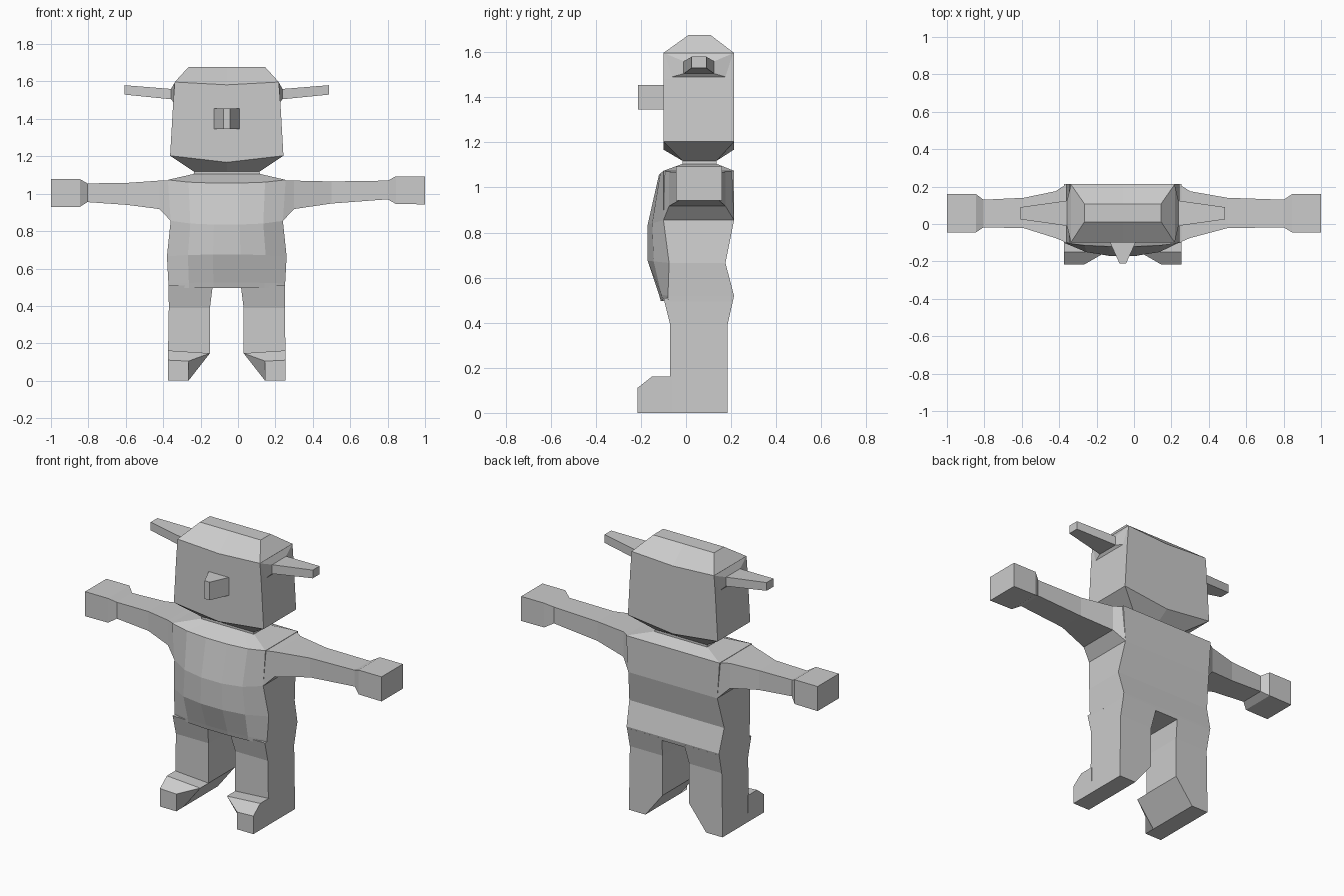
import bpy, bmesh

CX = -0.06  # body centre line

grey = bpy.data.materials.new("plain grey")
grey.diffuse_color = (0.6, 0.6, 0.6, 1)


def loft(name, rings):
    """Bridge equal-length rings of points and cap both ends."""
    bm = bmesh.new()
    loops = [[bm.verts.new(p) for p in r] for r in rings]
    n = len(loops[0])
    for a, b in zip(loops, loops[1:]):
        for i in range(n):
            j = (i + 1) % n
            bm.faces.new((a[i], a[j], b[j], b[i]))
    bm.faces.new(loops[0])
    bm.faces.new(loops[-1])
    bmesh.ops.recalc_face_normals(bm, faces=bm.faces)
    me = bpy.data.meshes.new(name)
    bm.to_mesh(me)
    bm.free()
    me.materials.append(grey)
    ob = bpy.data.objects.new(name, me)
    bpy.context.collection.objects.link(ob)
    return ob


def x_rect(x, y0, y1, z0, z1):
    return [(x, y0, z0), (x, y1, z0), (x, y1, z1), (x, y0, z1)]


def z_rect(z, x0, x1, y0, y1):
    return [(x0, y0, z), (x1, y0, z), (x1, y1, z), (x0, y1, z)]


# Head with neck: corners plus sagging middle points at front and back
def head_ring(z, zm, h, y0, y1):
    return [(CX - h, y0, z), (CX, y0, zm), (CX + h, y0, z),
            (CX + h, y1, z), (CX, y1, zm), (CX - h, y1, z)]


loft("head", [head_ring(*r) for r in (
    (1.09, 1.09, 0.18, -0.015, 0.135),
    (1.118, 1.118, 0.175, -0.015, 0.135),
    (1.203, 1.168, 0.303, -0.10, 0.213),
    (1.48, 1.46, 0.287, -0.10, 0.213),
    (1.597, 1.582, 0.278, -0.10, 0.213),
    (1.677, 1.677, 0.205, 0.012, 0.108))])

# Nose: wedge narrowing to the front
loft("nose", [[(CX + s * w, y, z) for s, z in
               ((-1, 1.345), (1, 1.345), (1, 1.455), (-1, 1.455))]
              for w, y in ((0.07, -0.095), (0.017, -0.212))])

# Torso: flat back, rounded belly in five facets
BELLY = ((-1, 0), (-0.65, 0.72), (-0.23, 1), (0.23, 1), (0.65, 0.72), (1, 0))


def torso_ring(z, zm, h, yb, ys, yf):
    ring = [(CX + h * t, ys + (yf - ys) * f, z + (zm - z) * f) for t, f in BELLY]
    return ring + [(CX + h, yb, z), (CX - h, yb, z)]


loft("torso", [torso_ring(*r) for r in (
    (1.105, 1.105, 0.18, 0.135, -0.015, -0.015),
    (1.074, 1.057, 0.315, 0.213, -0.10, -0.12),
    (0.855, 0.835, 0.30, 0.213, -0.10, -0.17),
    (0.665, 0.675, 0.32, 0.175, -0.075, -0.17),
    (0.52, 0.525, 0.312, 0.213, -0.08, -0.12),
    (0.495, 0.497, 0.311, 0.207, -0.078, -0.112))])

for s, side in ((-1, "left"), (1, "right")):
    # Horn growing out of the upper side of the head
    loft(side + "_horn", [x_rect(CX + s * x, *r) for x, *r in (
        (0.277, -0.10, 0.213, 1.48, 1.597),
        (0.298, -0.01, 0.125, 1.505, 1.56),
        (0.547, 0.025, 0.09, 1.53, 1.58))])

    # Leg with its inner side slanting in at the bottom
    loft(side + "_leg", [z_rect(z, CX + s * a, CX + s * b, *y) for z, a, b, *y in (
        (0.51, 0.075, 0.311, -0.10, 0.211),
        (0.39, 0.09, 0.31, -0.07, 0.184),
        (0.147, 0.09, 0.314, -0.07, 0.184),
        (0.0, 0.205, 0.315, -0.07, 0.184))])

    # Foot: same slanted section, tapering to the toe
    sole = ((0.315, 0), (0.205, 0), (0.09, 0.147), (0.315, 0.162))
    toe = ((0.315, 0), (0.205, 0), (0.205, 0.105), (0.315, 0.11))
    loft(side + "_foot", [[(CX + s * x, y, z) for x, z in sec]
                          for y, sec in ((-0.06, sole), (-0.15, sole), (-0.216, toe))])

# Arms with block hands; the right one is longer and slightly raised
SECTIONS = ((-0.10, 0.213, 0.855, 1.072), (-0.075, 0.175, 0.918, 1.07),
            (-0.022, 0.14, 0.94, 1.058), (-0.018, 0.13, 0.955, 1.055),
            (-0.045, 0.16, 0.93, 1.078), (-0.045, 0.16, 0.928, 1.078))
for side, xs, lift in (
        ("left", (-0.36, -0.42, -0.59, -0.805, -0.845, -1), 0),
        ("right", (0.24, 0.30, 0.50, 0.80, 0.845, 1), 0.015)):
    rings = []
    for i, (x, (y0, y1, z0, z1)) in enumerate(zip(xs, SECTIONS)):
        up = lift * min(1, max(0, i - 1) / 2)
        rings.append(x_rect(x, y0, y1, z0 + up, z1 + up))
    loft(side + "_arm", rings)
